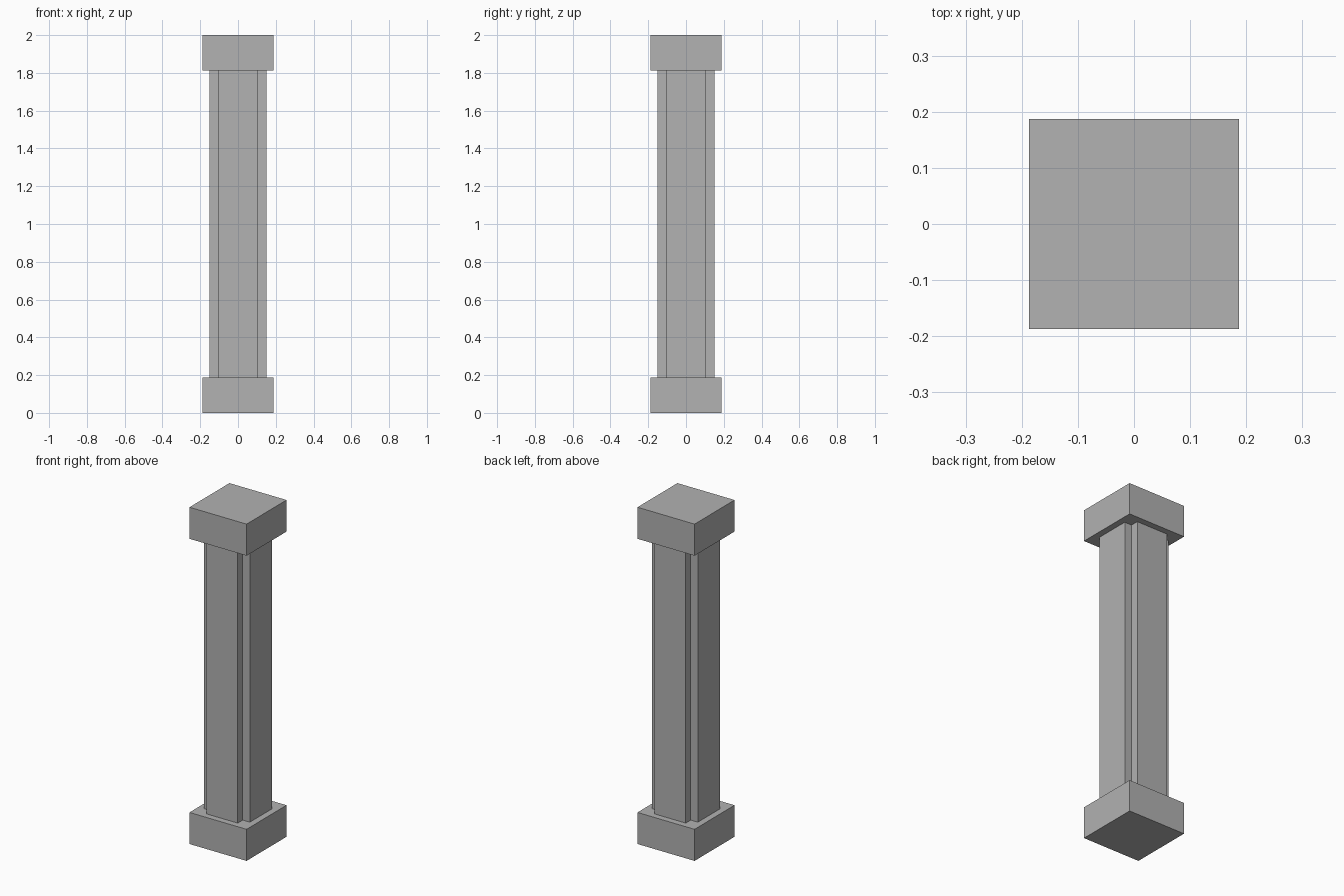
import bpy, bmesh

if "Cube" in bpy.data.objects:
    bpy.data.objects.remove(bpy.data.objects["Cube"])

HALF = 0.1875      # half width of the end blocks
BLOCK_H = 0.1875   # height of the end blocks
OUT, IN = 0.15, 0.103  # shaft half width, and half width of each raised face

stone = bpy.data.materials.new("grey stone")
stone.diffuse_color = (0.445, 0.445, 0.445, 1)
stone.use_nodes = True
stone.node_tree.nodes["Principled BSDF"].inputs["Base Color"].default_value = stone.diffuse_color


def prism(name, outline, z0, z1):
    """Extrude a counter-clockwise outline from z0 up to z1."""
    bm = bmesh.new()
    base = bm.faces.new([bm.verts.new((x, y, z0)) for x, y in outline])
    top = bmesh.ops.extrude_face_region(bm, geom=[base], use_keep_orig=True)["geom"]
    for v in top:
        if isinstance(v, bmesh.types.BMVert):
            v.co.z = z1
    bmesh.ops.recalc_face_normals(bm, faces=bm.faces)
    mesh = bpy.data.meshes.new(name)
    bm.to_mesh(mesh)
    bm.free()
    mesh.materials.append(stone)
    obj = bpy.data.objects.new(name, mesh)
    bpy.context.collection.objects.link(obj)


# Square blocks at the foot and the head
square = [(-HALF, -HALF), (HALF, -HALF), (HALF, HALF), (-HALF, HALF)]
prism("base_block", square, 0, BLOCK_H)
prism("top_block", square, 2 - BLOCK_H, 2)

# Shaft with a square notch along each corner: one corner turned four times
cross = []
corner = [(IN, -OUT), (IN, -IN), (OUT, -IN)]
for _ in range(4):
    cross += corner
    corner = [(-y, x) for x, y in corner]
prism("notched_shaft", cross, BLOCK_H, 2 - BLOCK_H)
